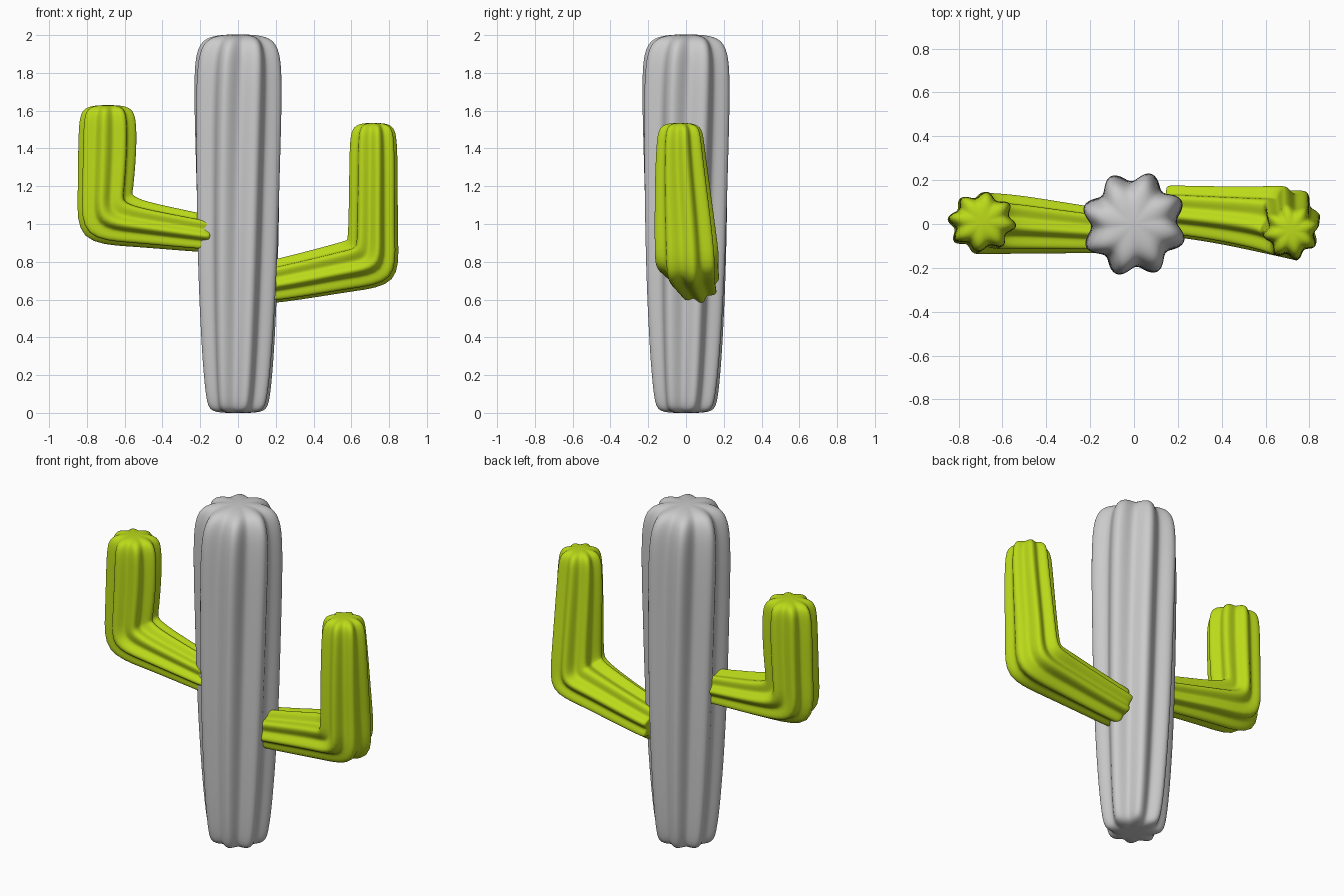
import bpy, bmesh
from math import sin, cos, radians, pi

RIBS, SEG = 8, 48


def ribbed_tube(name, stations, side=1, phase=(0, 0), material=None):
    """Loft ribbed rings. Station: x, y, z, tangent angle in xz, radius in xz, radius in y.
    The first and last stations are the cap centres."""
    bm = bmesh.new()
    start, *body, end = stations
    rings = []
    for i, (x, y, z, tilt, ru, rv) in enumerate(body):
        a = radians(tilt)
        t = i / (len(body) - 1)
        ph = radians(phase[0] + (phase[1] - phase[0]) * t)
        ring = []
        for k in range(SEG):
            th = 2 * pi * k / SEG
            f = 0.9 + 0.115 * cos(RIBS * (th - ph))
            u, v = ru * f * cos(th), rv * f * sin(th)
            ring.append(bm.verts.new((side * (x + u * sin(a)), y + v, z - u * cos(a))))
        rings.append(ring)
    for r0, r1 in zip(rings, rings[1:]):
        for k in range(SEG):
            n = (k + 1) % SEG
            bm.faces.new((r0[k], r0[n], r1[n], r1[k]))
    for tip, ring in ((start, rings[0]), (end, rings[-1])):
        pole = bm.verts.new((side * tip[0], tip[1], tip[2]))
        for k in range(SEG):
            bm.faces.new((ring[k], ring[(k + 1) % SEG], pole))
    bmesh.ops.recalc_face_normals(bm, faces=bm.faces)
    for f in bm.faces:
        f.smooth = True
    me = bpy.data.meshes.new(name)
    bm.to_mesh(me)
    bm.free()
    ob = bpy.data.objects.new(name, me)
    bpy.context.collection.objects.link(ob)
    sub = ob.modifiers.new("smooth", 'SUBSURF')
    sub.levels = sub.render_levels = 2
    if material:
        me.materials.append(material)
    return ob


lime = bpy.data.materials.new("lime")
lime.diffuse_color = (0.5, 0.7, 0.01, 1)

# Trunk: widening upward with a gentle twist
profile = [(0, 0), (0.09, 0.0), (0.155, 0.012), (0.175, 0.07), (0.195, 0.25), (0.215, 0.55),
           (0.23, 0.9), (0.237, 1.25), (0.244, 1.55), (0.244, 1.78), (0.232, 1.91),
           (0.19, 1.98), (0.11, 2.0), (0, 2.005)]
ribbed_tube("trunk", [(0, 0, z, 90, r, r) for r, z in profile], phase=(11, 33))

# Right arm: low and slim
ribbed_tube("right_arm", [
    (0.15, 0.06, 0.69, 10, 0, 0),
    (0.15, 0.06, 0.69, 10, 0.11, 0.115),
    (0.16, 0.06, 0.69, 10, 0.115, 0.12),
    (0.35, 0.045, 0.725, 11, 0.125, 0.13),
    (0.58, 0.02, 0.775, 13, 0.137, 0.155),
    (0.715, 0.005, 0.795, 50, 0.19, 0.175),
    (0.715, 0.0, 0.91, 88, 0.135, 0.17),
    (0.717, -0.02, 1.2, 90, 0.132, 0.15),
    (0.717, -0.03, 1.42, 90, 0.13, 0.13),
    (0.717, -0.03, 1.51, 90, 0.118, 0.12),
    (0.717, -0.03, 1.533, 90, 0.07, 0.07),
    (0.717, -0.03, 1.535, 90, 0, 0)], phase=(12, 12), material=lime)

# Left arm: higher and stouter
ribbed_tube("left_arm", [
    (0.145, -0.03, 0.945, 6, 0, 0),
    (0.145, -0.03, 0.945, 6, 0.095, 0.1),
    (0.16, -0.03, 0.948, 6, 0.1, 0.105),
    (0.35, -0.015, 0.975, 7, 0.113, 0.12),
    (0.55, 0.0, 1.005, 9, 0.127, 0.138),
    (0.71, 0.003, 1.03, 48, 0.2, 0.142),
    (0.702, 0.005, 1.16, 88, 0.148, 0.142),
    (0.692, 0.01, 1.38, 90, 0.157, 0.14),
    (0.69, 0.01, 1.53, 90, 0.155, 0.138),
    (0.69, 0.012, 1.605, 90, 0.14, 0.13),
    (0.69, 0.012, 1.627, 90, 0.085, 0.08),
    (0.69, 0.012, 1.63, 90, 0, 0)], side=-1, phase=(8, 8), material=lime)
